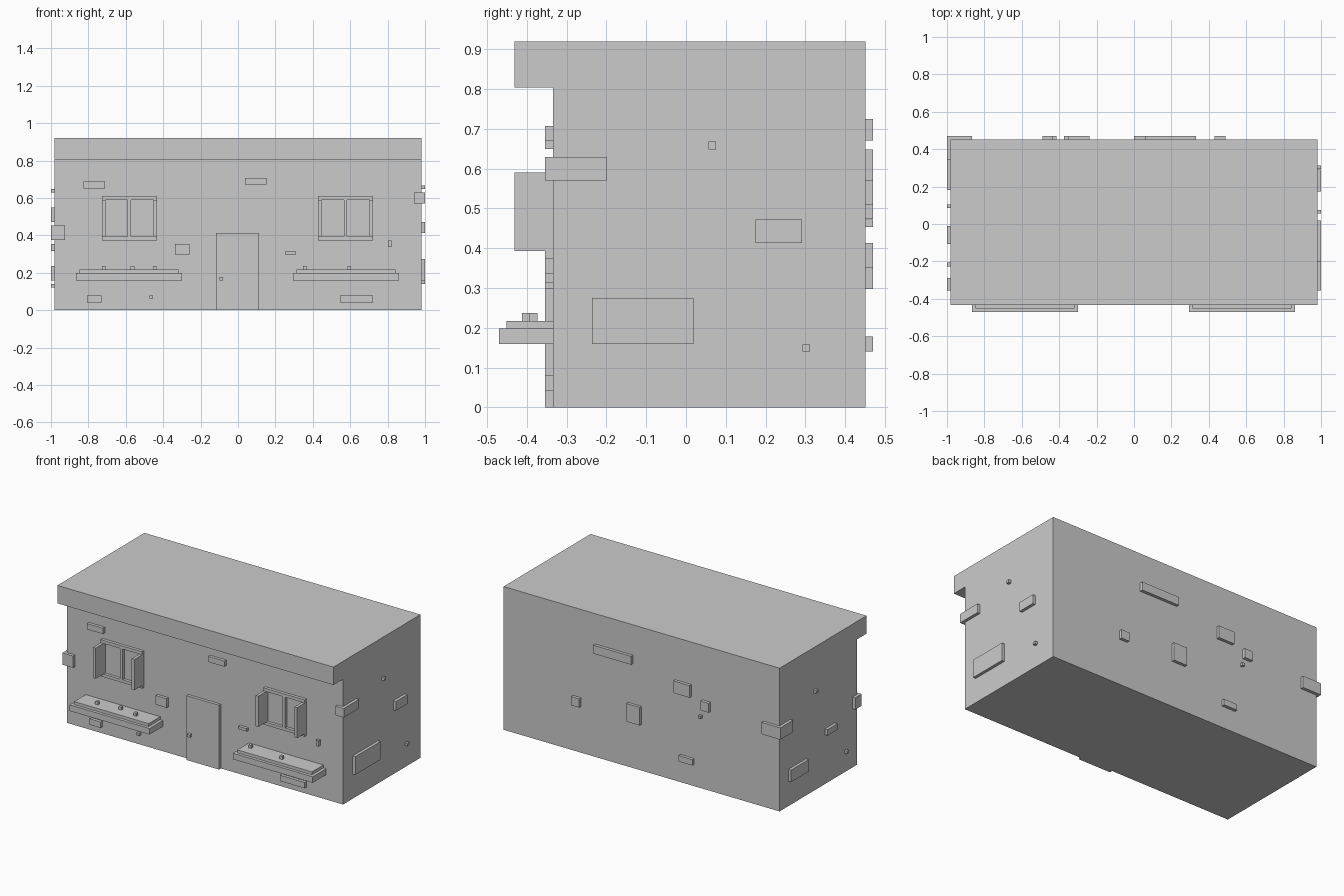
import bpy

WALL_F, WALL_B, WALL_X, T, E = -0.335, 0.451, 0.981, 0.0195, 0.005


def mesh_object(name, verts, faces):
    me = bpy.data.meshes.new(name)
    me.from_pydata(verts, [], faces)
    me.update()
    ob = bpy.data.objects.new(name, me)
    bpy.context.collection.objects.link(ob)
    return ob


def prism(name, profile, x0, x1):
    """Extrude a (y, z) profile, counter-clockwise seen from +x, along x."""
    n = len(profile)
    verts = [(x, y, z) for x in (x0, x1) for y, z in profile]
    faces = [tuple(reversed(range(n))), tuple(range(n, 2 * n))]
    faces += [(i, (i + 1) % n, n + (i + 1) % n, n + i) for i in range(n)]
    return mesh_object(name, verts, faces)


def box(name, x0, x1, y0, y1, z0, z1):
    return prism(name, [(y0, z0), (y1, z0), (y1, z1), (y0, z1)], x0, x1)


def front_box(name, x0, x1, z0, z1, depth=T):
    return box(name, x0, x1, WALL_F - depth, WALL_F + E, z0, z1)


# Building body with the roof overhang at the front
prism("house_body", [(WALL_F, 0), (WALL_B, 0), (WALL_B, 0.92), (-0.432, 0.92),
                     (-0.432, 0.805), (WALL_F, 0.805)], -WALL_X, WALL_X)

# Door and handle
front_box("door", -0.118, 0.113, 0, 0.413)
front_box("door_handle", -0.1, -0.081, 0.16, 0.178, 2 * T)

# Windows with open shutters, and planter shelves with small sprouts
pegs = {-1: [(-0.717, -0.4025), (-0.564, -0.383), (-0.445, -0.4025)],
        1: [(0.358, -0.383), (0.594, -0.4025)]}
for s, label in ((-1, "left"), (1, "right")):
    c = s * 0.578 - 0.003
    front_box(label + "_window_lintel", c - 0.147, c + 0.147, 0.59, 0.61)
    front_box(label + "_window_sill", c - 0.147, c + 0.147, 0.374, 0.393)
    front_box(label + "_window_mullion", c - 0.009, c + 0.009, 0.393, 0.59)
    for a in (-0.1375, 0.1375):
        front_box(label + "_shutter", c + a - 0.0095, c + a + 0.0095, 0.393, 0.59, 0.097)
    c = s * 0.58 - 0.003
    front_box(label + "_shelf_base", c - 0.284, c + 0.284, 0.159, 0.198, 0.136)
    front_box(label + "_shelf_top", c - 0.265, c + 0.265, 0.198, 0.217, 0.117)
    for x, y in pegs[s]:
        box(label + "_sprout", x - 0.0095, x + 0.0095, y - 0.0095, y + 0.0095, 0.215, 0.237)

# Raised stones on the front wall: x0, x1, z0, z1
for r in [(-0.826, -0.712, 0.65, 0.687), (0.037, 0.152, 0.671, 0.707),
          (-0.337, -0.259, 0.297, 0.355), (0.25, 0.31, 0.297, 0.315),
          (0.801, 0.82, 0.337, 0.374), (-0.807, -0.729, 0.042, 0.08),
          (0.545, 0.721, 0.042, 0.08), (-0.474, -0.455, 0.062, 0.08)]:
    front_box("front_stone", *r)

# Raised stones on the back wall: x0, x1, z0, z1
for x0, x1, z0, z1 in [(0.061, 0.332, 0.671, 0.725), (0.43, 0.488, 0.297, 0.353),
                       (0, 0.095, 0.297, 0.413), (-0.354, -0.239, 0.57, 0.648),
                       (-0.49, -0.432, 0.51, 0.57), (-0.432, -0.414, 0.453, 0.472),
                       (-0.374, -0.277, 0.14, 0.178)]:
    box("back_stone", x0, x1, WALL_B - E, WALL_B + T, z0, z1)

# Raised stones on the right wall: y0, y1, z0, z1
for r in [(0.057, 0.076, 0.649, 0.668), (0.175, 0.292, 0.413, 0.472),
          (-0.237, 0.019, 0.159, 0.275), (0.293, 0.312, 0.14, 0.158)]:
    box("right_stone", WALL_X - E, 1, *r)

# Raised stones on the left wall: y0, y1, z0, z1
for r in [(0.085, 0.105, 0.63, 0.649), (-0.108, -0.01, 0.316, 0.355),
          (0.183, 0.36, 0.159, 0.236), (-0.226, -0.207, 0.122, 0.141)]:
    box("left_stone", -1, -WALL_X + E, *r)

# Stones wrapping the corners
box("front_right_corner_stone", 0.94, 1, WALL_F - T, -0.199, 0.571, 0.629)
box("front_left_corner_stone", -1, -0.924, WALL_F - T, -0.29, 0.376, 0.452)
box("back_left_corner_stone", -1, -0.866, 0.342, WALL_B + T, 0.473, 0.549)
